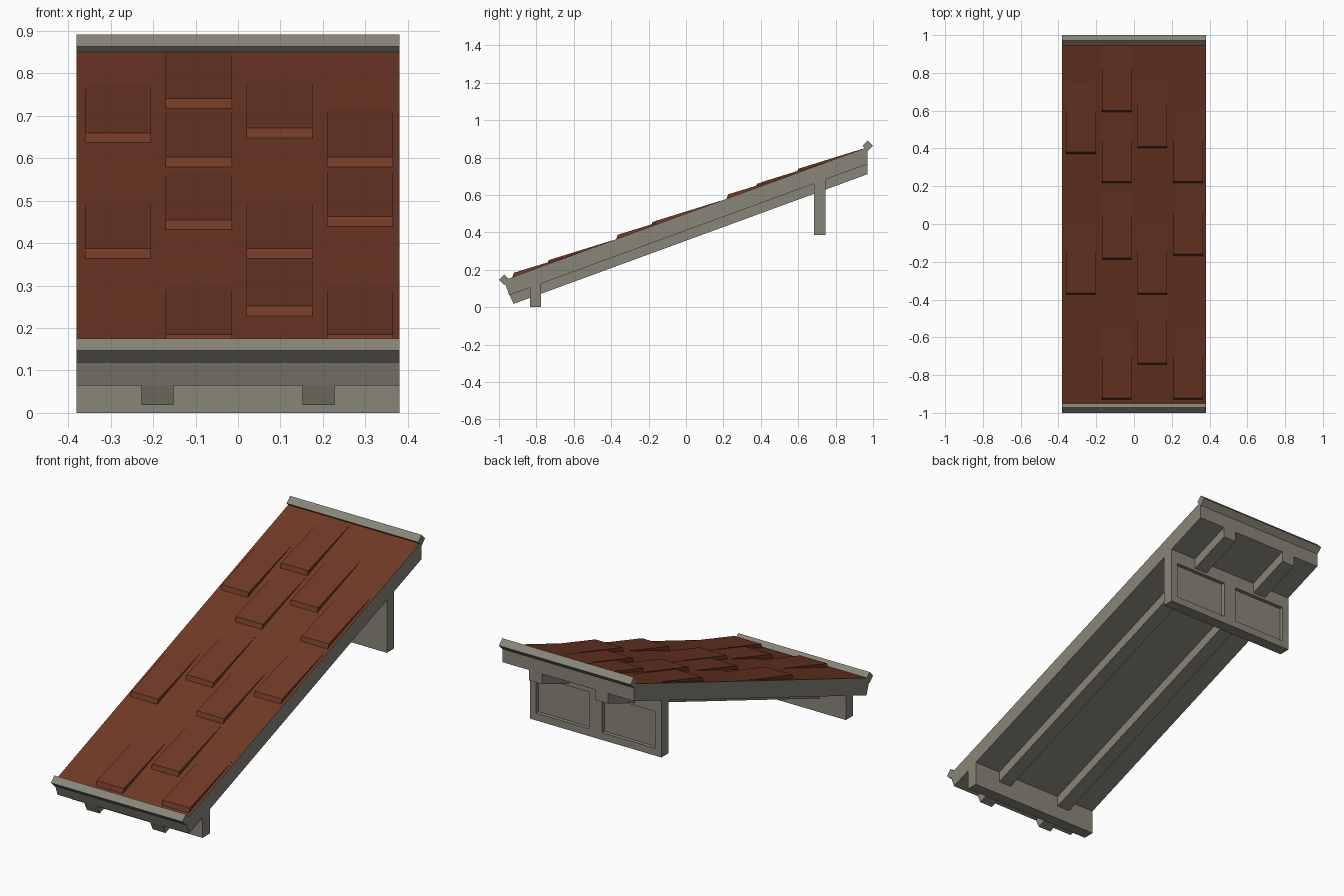
import bpy, bmesh, math

if "Cube" in bpy.data.objects:
    bpy.data.objects.remove(bpy.data.objects["Cube"])

SLOPE = 0.366                      # rise per unit of depth (about 20 degrees)
HALF_W = 0.38


def top(y):                        # height of the deck surface
    return 0.5005 + SLOPE * y


def under(y):                      # height of the deck underside
    return 0.41 + SLOPE * y


def material(name, rgb):
    m = bpy.data.materials.new(name)
    m.diffuse_color = (*rgb, 1)
    m.use_nodes = True
    m.node_tree.nodes["Principled BSDF"].inputs["Base Color"].default_value = m.diffuse_color
    return m


stone = material("warm_grey", (0.25, 0.235, 0.19))
clay = material("clay_red", (0.165, 0.042, 0.020))


def prism(name, profile, x0, x1, mats):
    """Extrude a (y, z) profile along x."""
    bm = bmesh.new()
    face = bm.faces.new([bm.verts.new((x0, y, z)) for y, z in profile])
    ext = bmesh.ops.extrude_face_region(bm, geom=[face])
    moved = [v for v in ext["geom"] if isinstance(v, bmesh.types.BMVert)]
    bmesh.ops.translate(bm, verts=moved, vec=(x1 - x0, 0, 0))
    bmesh.ops.recalc_face_normals(bm, faces=bm.faces)
    mesh = bpy.data.meshes.new(name)
    bm.to_mesh(mesh)
    bm.free()
    for m in mats:
        mesh.materials.append(m)
    ob = bpy.data.objects.new(name, mesh)
    bpy.context.collection.objects.link(ob)
    return ob


def rect(y0, y1, z0, z1):
    return [(y0, z0), (y1, z0), (y1, z1), (y0, z1)]


# Sloping deck: grey slab with a clay top face
deck = prism("roof_deck", [(-0.945, under(-0.945)), (0.97, under(0.97)),
                           (0.97, top(0.97)), (-0.974, top(-0.974))],
             -HALF_W, HALF_W, [stone, clay])
for p in deck.data.polygons:
    p.material_index = int(p.normal.z > 0.7)

# Two rafters below the deck
for side, x in (("left", -0.19), ("right", 0.19)):
    prism("rafter_" + side, [(-0.922, 0.018), (0.97, 0.711),
                             (0.97, under(0.97) + 0.01),
                             (-0.945, under(-0.945) + 0.005)],
          x - 0.0375, x + 0.0375, [stone])

# Diamond-section edge bars
R = 0.028
for name, y, z in (("eave_bar", -0.972, 0.147), ("ridge_bar", 0.972, 0.863)):
    prism(name, [(y - R, z), (y, z - R), (y + R, z), (y, z + R)],
          -HALF_W, HALF_W, [stone])

# Support walls
prism("front_support", rect(-0.835, -0.775, 0, 0.13), -HALF_W, HALF_W, [stone])
back = prism("back_support", rect(0.685, 0.745, 0.385, 0.70),
             -HALF_W, HALF_W, [stone])

# Two recessed panels in the back of the rear wall
for s in (-1, 1):
    cutter = prism("panel_cutter", rect(0.725, 0.80, 0.423, 0.615),
                   min(s * 0.037, s * 0.343), max(s * 0.037, s * 0.343), [stone])
    cutter.hide_render = True
    mod = back.modifiers.new("panel", 'BOOLEAN')
    mod.operation = 'DIFFERENCE'
    mod.solver = 'EXACT'
    mod.object = cutter
    bpy.context.view_layer.objects.active = back
    bpy.ops.object.modifier_apply(modifier=mod.name)
    bpy.data.objects.remove(cutter)

# Raised wedge tiles: lower edge stands proud, upper edge fades into the deck
columns = {
    -0.2825: (0.37, -0.375),
    -0.0925: (0.59, 0.215, -0.19, -0.93),
    0.0975: (0.40, -0.375, -0.745),
    0.2875: (0.215, -0.17, -0.93),
}
for x, rows in columns.items():
    for y in rows:
        back_y = min(y + 0.37, 0.96)
        prism("roof_tile", [(y, top(y) - 0.004), (back_y, top(back_y) - 0.004),
                            (back_y, top(back_y)),
                            (y + 0.010, top(y) + 0.024)],
              x - 0.078, x + 0.078, [clay])
